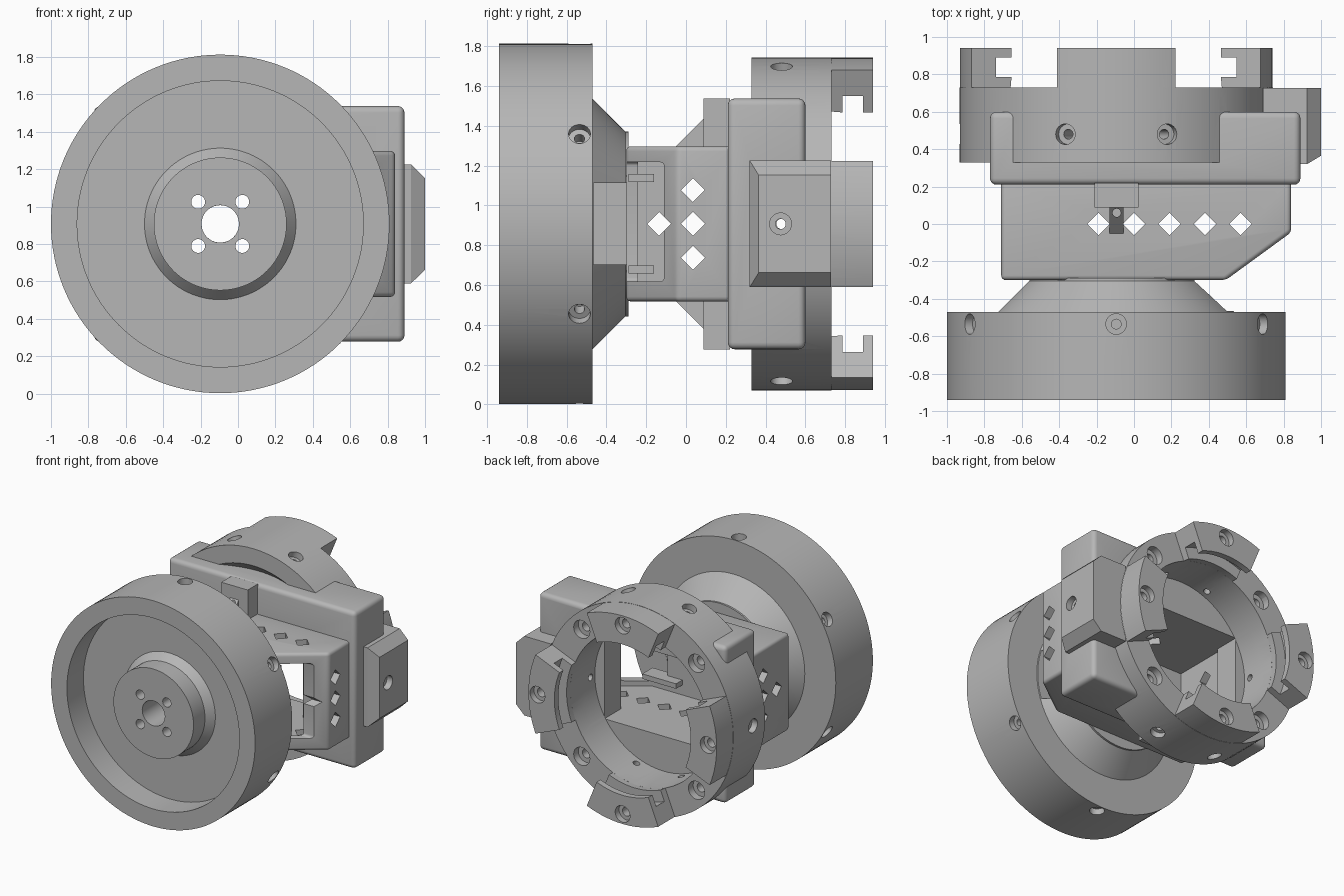
import bpy, bmesh, math
from mathutils import Vector, Matrix

old = bpy.data.objects.get("Cube")
if old:
    bpy.data.objects.remove(old, do_unlink=True)

CX, CZ = -0.095, 0.907           # main axis, running along y
grey = bpy.data.materials.new("plain grey")
grey.use_nodes = True
grey.diffuse_color = (0.47, 0.47, 0.47, 1)
grey.node_tree.nodes["Principled BSDF"].inputs["Base Color"].default_value = (0.47, 0.47, 0.47, 1)
parts = []


def finish(name, bm, keep=True):
    bmesh.ops.recalc_face_normals(bm, faces=bm.faces)
    mesh = bpy.data.meshes.new(name)
    bm.to_mesh(mesh)
    bm.free()
    ob = bpy.data.objects.new(name, mesh)
    bpy.context.collection.objects.link(ob)
    if keep:
        parts.append(ob)
    else:
        ob.hide_render = True
    return ob


def hull(name, points, keep=True, bevel=0.0):
    bm = bmesh.new()
    for p in points:
        bm.verts.new(p)
    bmesh.ops.convex_hull(bm, input=bm.verts)
    bmesh.ops.dissolve_limit(bm, angle_limit=0.02, verts=bm.verts, edges=bm.edges)
    if bevel:
        bmesh.ops.bevel(bm, geom=bm.edges[:], offset=bevel, segments=4,
                        profile=0.5, affect='EDGES', clamp_overlap=True)
    return finish(name, bm, keep)


def box(name, x, y, z, keep=True, bevel=0.0):
    return hull(name, [(a, b, c) for a in x for b in y for c in z], keep, bevel)


def lathe(name, profile, start=0.0, span=360.0, steps=96, keep=True):
    """Turn a closed (radius, y) section about the main axis."""
    bm = bmesh.new()
    full = span >= 360
    rows = []
    for i in range(steps if full else steps + 1):
        a = math.radians(start + span * i / steps)
        rows.append([bm.verts.new((CX + r * math.cos(a), y, CZ + r * math.sin(a)))
                     for r, y in profile])
    n = len(profile)
    for i in range(steps):
        a, b = rows[i], rows[(i + 1) % len(rows)]
        for j in range(n):
            k = (j + 1) % n
            bm.faces.new((a[j], a[k], b[k], b[j]))
    if not full:
        bm.faces.new(rows[0])
        bm.faces.new(rows[-1])
    return finish(name, bm, keep)


def combine(ob, other, operation='DIFFERENCE'):
    mod = ob.modifiers.new("join", 'BOOLEAN')
    mod.operation, mod.solver, mod.object = operation, 'EXACT', other
    with bpy.context.temp_override(object=ob, active_object=ob, selected_objects=[ob]):
        bpy.ops.object.modifier_apply(modifier=mod.name)
    if other in parts:
        parts.remove(other)
    bpy.data.objects.remove(other, do_unlink=True)


def drill(ob, point, direction, radius, reach, sides=24):
    """Cut a round or four-sided hole reaching both ways from a point."""
    bm = bmesh.new()
    turn = Vector(direction).to_track_quat('Z', 'Y').to_matrix().to_4x4()
    bmesh.ops.create_cone(bm, cap_ends=True, segments=sides, radius1=radius, radius2=radius,
                          depth=2 * reach, matrix=Matrix.Translation(point) @ turn)
    combine(ob, finish("cutter", bm, False))


def screw_hole(ob, point, direction, wide=0.055, narrow=0.026, sink=0.05, reach=0.3):
    drill(ob, point, direction, wide, sink)
    drill(ob, point, direction, narrow, reach)


def around(angle, radius, y):
    a = math.radians(angle)
    d = Vector((math.cos(a), 0, math.sin(a)))
    return Vector((CX, y, CZ)) + d * radius, d


def hub_holes(ob):
    for sx in (-1, 1):
        for sz in (-1, 1):
            drill(ob, (CX + sx * 0.118, -0.6, CZ + sz * 0.118), (0, 1, 0), 0.037, 0.42)


# Wheel with a recessed front, raised hub and screw holes in the rim
wheel = lathe("wheel", [(0.1, -0.935), (0.355, -0.935), (0.355, -0.79), (0.405, -0.73),
                        (0.765, -0.73), (0.765, -0.94), (0.905, -0.94), (0.905, -0.47),
                        (0.1, -0.47)], steps=128)
hub_holes(wheel)
for i in range(6):
    screw_hole(wheel, *around(30 + 60 * i, 0.905, -0.535), reach=0.12)

# Cone joining wheel and bracket, slotted on one side
cone = lathe("wheel_cone", [(0.1, -0.475), (0.635, -0.475), (0.465, -0.305),
                            (0.465, -0.29), (0.1, -0.29)])
hub_holes(cone)
combine(cone, box("cutter", (0.2, 0.8), (-0.465, -0.2), (CZ - 0.205, CZ + 0.205), False))

# Hollow bracket with one slanted corner
def bracket_shape(name, t, back, keep, bevel):
    plan = [(-0.71 + t, -0.3 + t), (0.49 - t * 0.3, -0.3 + t), (0.84 - t, -0.045 + t * 0.3),
            (0.84 - t, back), (-0.71 + t, back)]
    return hull(name, [(x, y, z) for x, y in plan for z in (CZ - 0.39 + t, CZ + 0.39 - t)],
                keep, bevel)


bracket = bracket_shape("bracket", 0.0, 0.24, True, 0.025)
combine(bracket, bracket_shape("cutter", 0.06, 0.5, False, 0.0))
combine(bracket, box("cutter", (0.33, 0.79), (-0.5, -0.11), (CZ - 0.29, CZ + 0.31), False, 0.02))
drill(bracket, (CX, -0.3, CZ), (0, 1, 0), 0.1, 0.15, 48)
hub_holes(bracket)
for i in range(5):
    drill(bracket, (-0.19 + 0.19 * i, 0, CZ), (0, 0, 1), 0.06, 0.6, 4)
for y, z in ((0.035, -0.17), (0.035, 0), (0.035, 0.17), (-0.135, 0)):
    drill(bracket, (0, y, CZ + z), (1, 0, 0), 0.06, 1.2, 4)

# Rear mount: block, ring, side pad and four hooked lugs
mount = box("rear_mount", (-0.77, 0.89), (0.21, 0.6), (CZ - 0.63, CZ + 0.63), True, 0.035)
combine(mount, box("cutter", (-0.62, 0.43), (0.1, 0.8), (CZ - 0.33, CZ + 0.33), False))
combine(mount, lathe("cutter", [(0.001, 0.42), (0.61, 0.42), (0.61, 0.9), (0.001, 0.9)],
                     keep=False))
combine(mount, lathe("ring", [(0.61, 0.42), (0.7, 0.33), (0.837, 0.33), (0.837, 0.73),
                              (0.61, 0.73)]), 'UNION')
pad = [(x, y, CZ + s * z) for s in (-1, 1) for x, y, z in
       ((0.69, 0.32, 0.318), (0.69, 0.728, 0.318), (0.925, 0.32, 0.318), (0.925, 0.728, 0.318),
        (1.0, 0.365, 0.245), (1.0, 0.728, 0.245))]
combine(mount, hull("side_pad", pad), 'UNION')
hook = [(0.835, 0.7), (0.835, 0.94), (0.605, 0.94), (0.605, 0.89), (0.695, 0.89),
        (0.695, 0.785), (0.605, 0.785), (0.613, 0.7)]
for i in range(4):
    combine(mount, lathe("lug", hook, 90 * i - 22.3, 44.6, 14), 'UNION')

# Screw holes in the mount
for i in range(4):
    p, d = around(45 + 90 * i, 0.72, 0.73)
    screw_hole(mount, p, (0, 1, 0), 0.072, 0.036, 0.06, 0.2)
    p, d = around(90 * i, 0.755, 0.94)
    screw_hole(mount, p, (0, 1, 0), 0.066, 0.036, 0.05, 0.2)
for angle in (71, 109, 251, 289, 180):
    screw_hole(mount, *around(angle, 0.837, 0.48))
screw_hole(mount, (1.0, 0.475, CZ), (1, 0, 0), reach=0.5)

# Stiffening tabs and ribs above and below the bracket, rails inside the window
for side, s in (("upper", 1), ("lower", -1)):
    box(side + "_tab", (-0.21, 0.025), (0.088, 0.22), sorted((CZ + s * 0.37, CZ + s * 0.63)))
    rib = [(x, y, CZ + s * z) for x in (-0.13, -0.055)
           for y, z in ((-0.06, 0.38), (0.09, 0.53), (0.09, 0.38))]
    drill(hull(side + "_rib", rib), (-0.0925, 0.06, CZ), (0, 0, 1), 0.022, 0.8)
    box(side + "_rail", (0.2, 0.5), (-0.29, -0.16), sorted((CZ + s * 0.21, CZ + s * 0.25)))

for ob in bpy.context.selected_objects:
    ob.select_set(False)
for ob in parts:
    ob.data.materials.clear()
    ob.data.materials.append(grey)
    ob.select_set(True)
    bpy.context.view_layer.objects.active = ob
bpy.ops.object.shade_smooth_by_angle(angle=math.radians(30))
